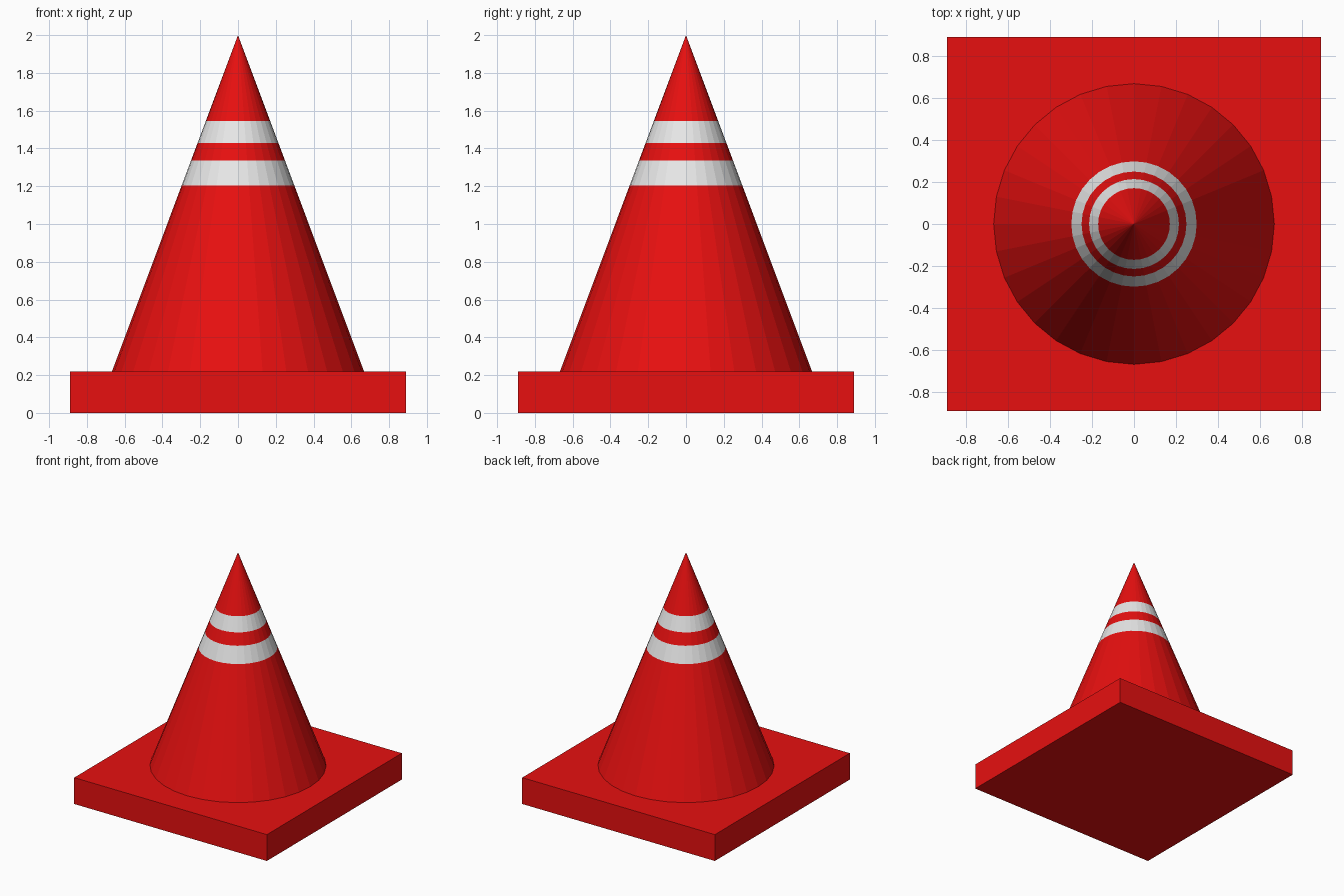
import bpy, bmesh, math

if "Cube" in bpy.data.objects:
    bpy.data.objects.remove(bpy.data.objects["Cube"])


def material(name, rgb):
    m = bpy.data.materials.new(name)
    m.diffuse_color = (*rgb, 1)
    m.use_nodes = True
    m.node_tree.nodes["Principled BSDF"].inputs["Base Color"].default_value = m.diffuse_color
    return m


def add_object(name, bm, mats):
    bmesh.ops.recalc_face_normals(bm, faces=bm.faces)
    me = bpy.data.meshes.new(name)
    bm.to_mesh(me)
    bm.free()
    for m in mats:
        me.materials.append(m)
    ob = bpy.data.objects.new(name, me)
    bpy.context.collection.objects.link(ob)
    return ob


red = material("red", (0.8, 0.005, 0.005))
white = material("reflective white", (0.8, 0.8, 0.8))

BASE_W, BASE_H, TOP, RADIUS = 1.78, 0.22, 2.0, 0.667

# Square base slab
bm = bmesh.new()
bmesh.ops.create_cube(bm, size=1)
bmesh.ops.scale(bm, vec=(BASE_W, BASE_W, BASE_H), verts=bm.verts)
bmesh.ops.translate(bm, vec=(0, 0, BASE_H / 2), verts=bm.verts)
add_object("base", bm, [red])

# Faceted cone, cut at the edges of the stripes
bm = bmesh.new()
height = TOP - BASE_H
bmesh.ops.create_cone(bm, cap_ends=False, segments=32, radius1=RADIUS,
                      radius2=0, depth=height)
bmesh.ops.translate(bm, vec=(0, 0, BASE_H + height / 2), verts=bm.verts)
bmesh.ops.remove_doubles(bm, verts=bm.verts, dist=1e-5)
stripes = [(1.205, 1.335), (1.43, 1.545)]
for z in [z for pair in stripes for z in pair]:
    bmesh.ops.bisect_plane(bm, geom=bm.verts[:] + bm.edges[:] + bm.faces[:],
                           plane_co=(0, 0, z), plane_no=(0, 0, 1))

# White stripes chosen by height
for f in bm.faces:
    z = f.calc_center_median().z
    f.material_index = int(any(a < z < b for a, b in stripes))
add_object("cone", bm, [red, white])
